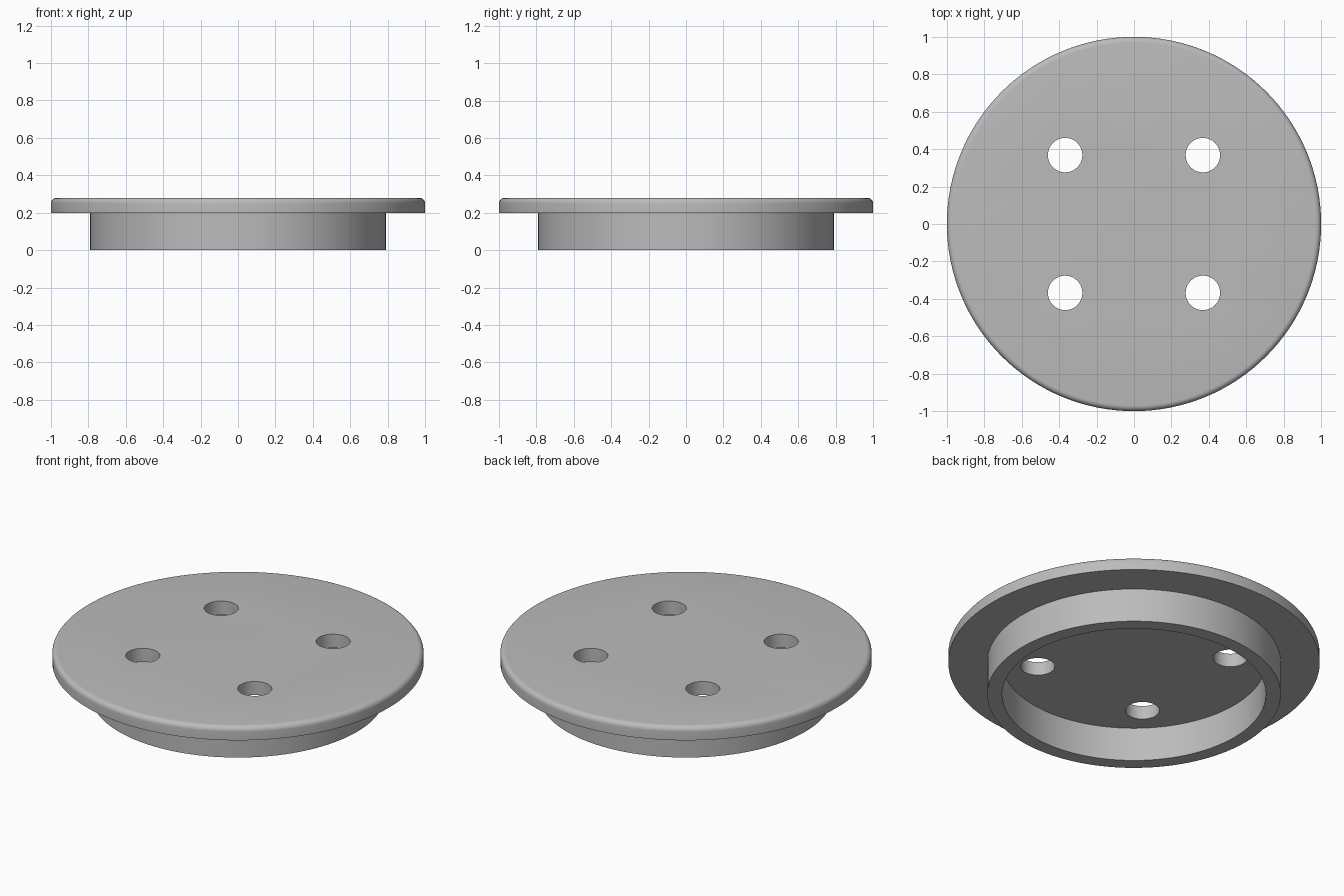
import bpy
import bmesh
from math import sin, cos, pi, radians

cube = bpy.data.objects.get("Cube")
if cube:
    bpy.data.objects.remove(cube, do_unlink=True)

SEGMENTS = 128
FLANGE_R, RING_R, BORE_R = 1.0, 0.79, 0.71
STEP_Z, TOP_Z, FILLET = 0.2, 0.28, 0.03
HOLE_R, HOLE_POS = 0.092, 0.368

grey = bpy.data.materials.new("plain_grey")
grey.use_nodes = True
colour = (0.5, 0.5, 0.5, 1)
grey.diffuse_color = colour
grey.node_tree.nodes["Principled BSDF"].inputs["Base Color"].default_value = colour


def lathe(name, profile, segments):
    """Revolve (radius, z) points into a solid, closing both ends with flat caps."""
    bm = bmesh.new()
    angles = [2 * pi * i / segments for i in range(segments)]
    rings = [[bm.verts.new((r * cos(a), r * sin(a), z)) for a in angles]
             for r, z in profile]
    for low, high in zip(rings, rings[1:]):
        for i in range(segments):
            j = (i + 1) % segments
            bm.faces.new((low[i], low[j], high[j], high[i]))
    bm.faces.new(rings[0][::-1])
    bm.faces.new(rings[-1])
    bmesh.ops.recalc_face_normals(bm, faces=bm.faces)
    mesh = bpy.data.meshes.new(name)
    bm.to_mesh(mesh)
    bm.free()
    mesh.materials.append(grey)
    obj = bpy.data.objects.new(name, mesh)
    bpy.context.collection.objects.link(obj)
    return obj


# Flanged cap: recessed floor, hollow ring, wide flange with a rounded top edge
fillet = [(FLANGE_R - FILLET + FILLET * cos(a), TOP_Z - FILLET + FILLET * sin(a))
          for a in (pi / 2 * k / 6 for k in range(7))]
cap = lathe("flanged_cap", [(BORE_R, STEP_Z), (BORE_R, 0), (RING_R, 0),
                            (RING_R, STEP_Z), (FLANGE_R, STEP_Z)] + fillet, SEGMENTS)

# Four through holes
for sx in (-1, 1):
    for sy in (-1, 1):
        cutter = lathe("hole_cutter", [(HOLE_R, 0.1), (HOLE_R, 0.4)], 48)
        cutter.location = (sx * HOLE_POS, sy * HOLE_POS, 0)
        cutter.hide_render = True
        cutter.hide_set(True)
        cutter.display_type = "WIRE"
        cut = cap.modifiers.new("bolt_hole", "BOOLEAN")
        cut.operation = "DIFFERENCE"
        cut.solver = "EXACT"
        cut.object = cutter

# Apply the cuts, then smooth the round walls while keeping edges sharp
bpy.ops.object.select_all(action="DESELECT")
cap.select_set(True)
bpy.context.view_layer.objects.active = cap
for name in [m.name for m in cap.modifiers]:
    bpy.ops.object.modifier_apply(modifier=name)
for obj in [o for o in bpy.data.objects if o.name.startswith("hole_cutter")]:
    bpy.data.objects.remove(obj, do_unlink=True)
bpy.ops.object.shade_smooth_by_angle(angle=radians(30))
